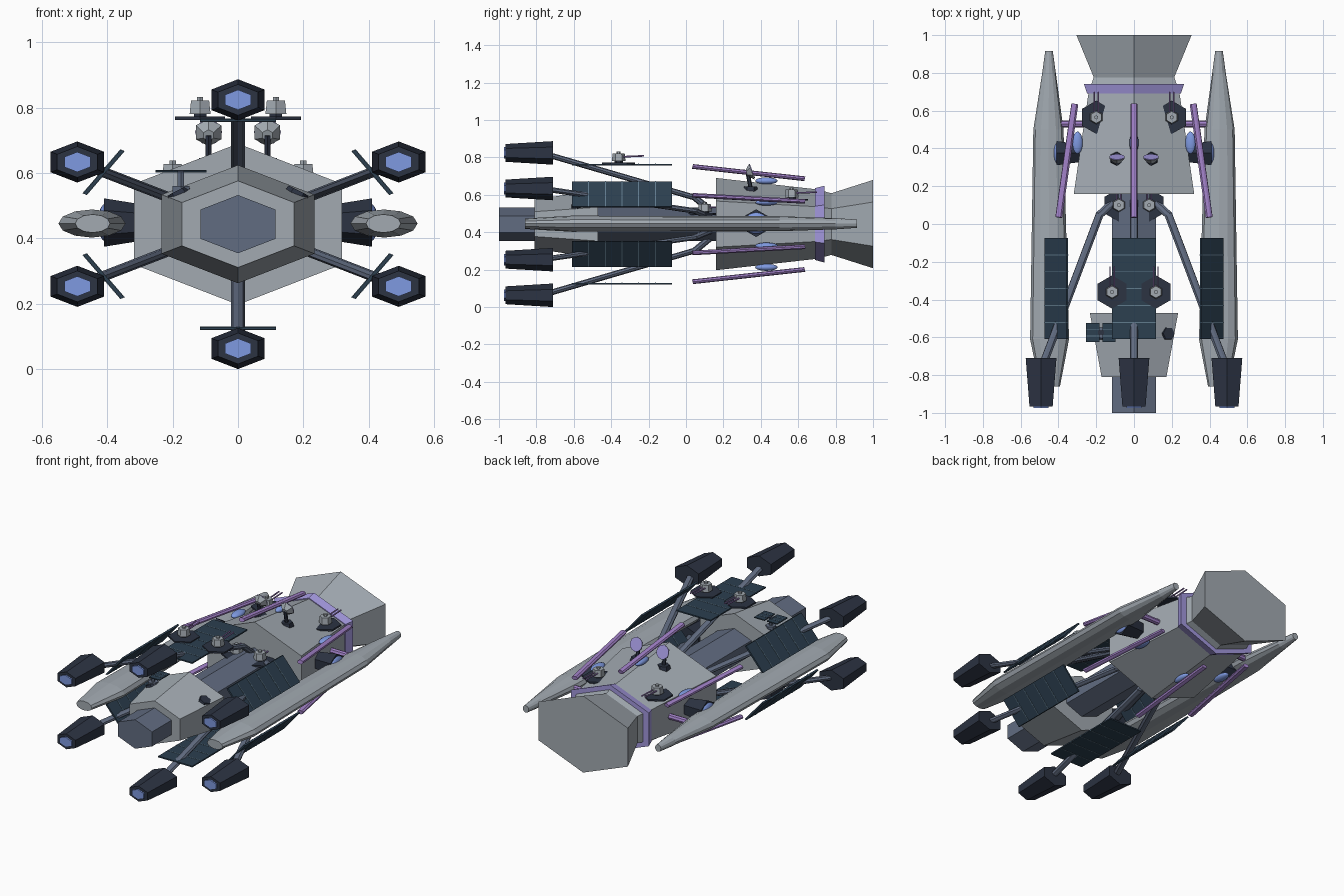
import bpy, bmesh, math
from mathutils import Matrix, Vector

if "Cube" in bpy.data.objects:
    bpy.data.objects.remove(bpy.data.objects["Cube"])

Z0, K = 0.443, 0.67            # hull axis height, vertical squash of the ship
SQUASH = Matrix.Translation((0, 0, Z0)) @ Matrix.Diagonal((1, 1, K, 1))
I4 = Matrix.Identity(4)


def mat(name, c):
    m = bpy.data.materials.new(name)
    m.diffuse_color = (*c, 1)
    m.use_nodes = True
    m.node_tree.nodes["Principled BSDF"].inputs["Base Color"].default_value = m.diffuse_color
    return m


HULL = mat("hull_grey", (0.36, 0.40, 0.44))
CORE = mat("core_blue_grey", (0.12, 0.15, 0.22))
DARK = mat("dark_metal", (0.025, 0.033, 0.055))
CELL = mat("solar_cell", (0.025, 0.05, 0.08))
LINE = mat("cell_line", (0.12, 0.2, 0.27))
ROD = mat("violet", (0.36, 0.22, 0.58))
RING = mat("lilac", (0.36, 0.31, 0.72))
GLOW = mat("glow_blue", (0.21, 0.32, 0.75))


def finish(name, bm, material, m=I4, smooth=False):
    bm.transform(m)
    bmesh.ops.recalc_face_normals(bm, faces=bm.faces)
    for f in bm.faces:
        f.smooth = smooth
    me = bpy.data.meshes.new(name)
    bm.to_mesh(me)
    bm.free()
    me.materials.append(material)
    ob = bpy.data.objects.new(name, me)
    bpy.context.collection.objects.link(ob)
    return ob


def loft(name, rings, material, m=I4, n=6, smooth=False):
    """rings: (y, cx, cz, rx, rz) polygons with a vertex on top"""
    bm = bmesh.new()
    loops = []
    for y, cx, cz, rx, rz in rings:
        loops.append([bm.verts.new((cx + rx * math.sin(i * math.tau / n), y,
                                    cz + rz * math.cos(i * math.tau / n))) for i in range(n)])
    for a, b in zip(loops, loops[1:]):
        for i in range(n):
            j = (i + 1) % n
            bm.faces.new((a[i], a[j], b[j], b[i]))
    bm.faces.new(loops[0])
    bm.faces.new(loops[-1])
    return finish(name, bm, material, m, smooth)


def hexes(name, prof, material, m=SQUASH, cz=0):
    return loft(name, [(y, 0, cz, r, r) for y, r in prof], material, m)


def rod(name, a, b, r, material, m=I4, n=8, r2=None):
    a, b = Vector(a), Vector(b)
    d = b - a
    bm = bmesh.new()
    bmesh.ops.create_cone(bm, cap_ends=True, segments=n, radius1=r,
                          radius2=r if r2 is None else r2, depth=d.length)
    rot = d.to_track_quat('Z', 'Y').to_matrix().to_4x4()
    return finish(name, bm, material, m @ Matrix.Translation((a + b) / 2) @ rot)


def box(name, c, s, material, m=I4):
    bm = bmesh.new()
    bmesh.ops.create_cube(bm, size=1)
    return finish(name, bm, material, m @ Matrix.Translation(c) @ Matrix.Diagonal((*s, 1)))


def ball(name, c, s, material, m=I4):
    bm = bmesh.new()
    bmesh.ops.create_uvsphere(bm, u_segments=16, v_segments=10, radius=1)
    return finish(name, bm, material, m @ Matrix.Translation(c) @ Matrix.Diagonal((*s, 1)), True)


# central hull
hexes("core_spine", [(-1, .133), (.3, .133)], CORE)
hexes("front_collar", [(-.81, .198), (-.47, .27)], HULL)
hexes("main_hull", [(.16, .368), (.70, .277), (.78, .245)], HULL)
hexes("rear_ring", [(.69, .28), (.69, .287), (.74, .306), (.74, .24)], RING)
hexes("rear_nozzle", [(.77, .243), (1.0, .352)], HULL)

# six-fold ring of engines, struts, solar panels and rods
for k in range(6):
    m = SQUASH @ Matrix.Rotation(k * math.tau / 6, 4, 'Y')
    hexes(f"engine_{k}", [(-.965, .071), (-.71, .094)], DARK, m, .568)
    hexes(f"engine_glow_{k}", [(-.974, .046), (-.95, .046)], GLOW, m, .568)
    rod(f"engine_strut_{k}", (0, -.73, .55), (0, .05, .21), .022, CORE, m)
    rod(f"strut_foot_{k}", (0, .045, .215), (0, .13, .11), .022, CORE, m)
    box(f"solar_panel_{k}", (0, -.342, .475), (.232, .536, .012), CELL, m)
    for i in range(1, 6):
        box(f"panel_line_{k}_{i}", (0, -.61 + i * .0893, .475), (.232, .005, .016), LINE, m)
    rod(f"side_rod_{k}", (0, .035, .46), (0, .635, .362), .019, ROD, m)
    ball(f"rod_pod_{k}", (0, .43, .345), (.024, .06, .028), GLOW, m)


# gun turret
def turret(name, x, y, z):
    rod(name + "_base", (x, y, z - .004), (x, y, z + .006), .088, DARK, n=6)
    rod(name + "_neck", (x, y, z), (x, y, z + .022), .022, DARK, n=6)
    rod(name + "_body", (x, y, z + .014), (x, y, z + .055), .037, HULL, n=6, r2=.032)
    rod(name + "_cap", (x, y, z + .05), (x, y, z + .066), .011, HULL, n=6)
    for s in (-1, 1):
        rod(f"{name}_barrel_{s}", (x + s * .011, y, z + .036),
            (x + s * .011, y + .135, z + .042), .0045, ROD, n=6)


# parts on both sides
for s, side in ((-1, "left"), (1, "right")):
    turret(side + "_panel_turret", s * .116, -.36, .766)
    turret(side + "_spine_turret", s * .08, .10, .495)
    turret(side + "_hull_turret", s * .2, .565, .572)

    # radar dish
    x = s * .09
    rod(side + "_radar_base", (x, .345, .615), (x, .345, .645), .042, DARK, n=6, r2=.034)
    rod(side + "_radar_stalk", (x, .345, .64), (x, .33, .715), .011, DARK, n=6)
    rod(side + "_radar_dish", (x, .325, .715), (x, .352, .724), .018, HULL, n=6, r2=.045)
    rod(side + "_radar_face", (x, .352, .724), (x, .356, .7255), .041, RING, n=12)

    # long outrigger pod
    loft(side + "_outrigger", [(-.86, s * .445, Z0 + .002, .053, .028),
                               (-.61, s * .447, Z0 + .002, .103, .043),
                               (.5, s * .453, Z0 + .002, .080, .040),
                               (.8, s * .45, Z0 + .002, .036, .030),
                               (.915, s * .45, Z0 + .002, .02, .022)],
         HULL, n=12)
    rod(side + "_outrigger_strut", (s * .22, .53, Z0), (s * .42, .53, Z0), .018, ROD)

    # side sensor between hull and outrigger
    rod(side + "_sensor_housing", (s * .26, .375, .448), (s * .41, .375, .448),
        .05, DARK, n=6, r2=.074)
    ball(side + "_sensor_lens", (s * .405, .375, .448), (.024, .066, .058), GLOW)

    # mount on the collar slope
    nrm = Vector((s * .45, 0, .89))
    p = Vector((s * .18, -.58, .535))
    rod(side + "_collar_mount", p - nrm * .03, p + nrm * .012, .045, DARK, n=6, r2=.034)

# small solar array on the left mount
rod("array_post", (-.175, -.575, .53), (-.175, -.575, .603), .011, CORE, n=6)
rod("array_foot", (-.175, -.575, .54), (-.175, -.575, .56), .03, CORE, n=6)
for s in (-1, 1):
    cx = -.175 + s * .043
    box(f"array_wing_{s}", (cx, -.575, .605), (.07, .102, .006), CELL)
    for i in (-1, 1):
        box(f"array_line_{s}_{i}", (cx, -.575 + i * .018, .605), (.07, .004, .009), LINE)
box("array_hinge", (-.175, -.575, .605), (.03, .02, .008), DARK)
